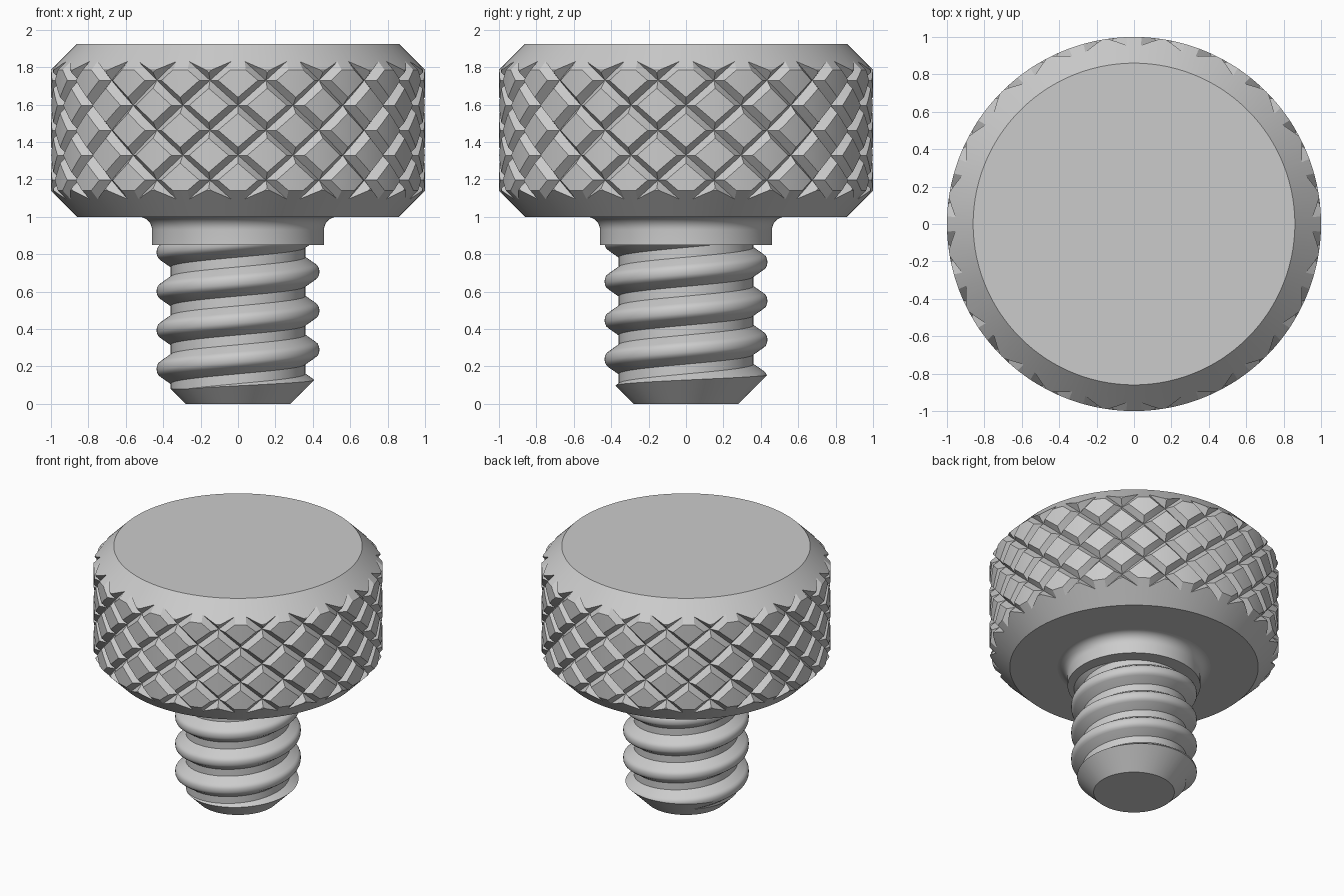
import bpy, bmesh
from math import sin, cos, pi

cube = bpy.data.objects.get("Cube")
if cube:
    bpy.data.objects.remove(cube)

steel = bpy.data.materials.new("grey_steel")
steel.use_nodes = True
GREY = (0.6, 0.6, 0.6, 1)
steel.diffuse_color = GREY
steel.node_tree.nodes["Principled BSDF"].inputs["Base Color"].default_value = GREY


def polar(r, a, z):
    return (r * cos(a), r * sin(a), z)


def finish(bm, name):
    bmesh.ops.recalc_face_normals(bm, faces=bm.faces)
    mesh = bpy.data.meshes.new(name)
    bm.to_mesh(mesh)
    bm.free()
    mesh.materials.append(steel)
    obj = bpy.data.objects.new(name, mesh)
    bpy.context.collection.objects.link(obj)
    return obj


def lathe(name, profile, seg=128):
    """Closed solid of revolution with flat end caps."""
    bm = bmesh.new()
    rings = [[bm.verts.new(polar(r, 2 * pi * i / seg, z)) for i in range(seg)]
             for r, z in profile]
    for a, b in zip(rings, rings[1:]):
        for i in range(seg):
            j = (i + 1) % seg
            bm.faces.new((a[i], a[j], b[j], b[i]))
    bm.faces.new(rings[0])
    bm.faces.new(rings[-1])
    return finish(bm, name)


def smooth(obj):
    bpy.ops.object.select_all(action='DESELECT')
    bpy.context.view_layer.objects.active = obj
    obj.select_set(True)
    bpy.ops.object.shade_smooth_by_angle(angle=0.5)


def trim(obj, cutter):
    """Keep only what lies inside the cutter, then smooth."""
    mod = obj.modifiers.new("trim", 'BOOLEAN')
    mod.operation = 'INTERSECT'
    mod.solver = 'EXACT'
    mod.object = cutter
    bpy.ops.object.select_all(action='DESELECT')
    bpy.context.view_layer.objects.active = obj
    obj.select_set(True)
    bpy.ops.object.modifier_apply(modifier=mod.name)
    bpy.data.objects.remove(cutter)
    smooth(obj)


# Knurled head: lattice of diamonds between two families of V grooves
N, ROW, MID, DEEP, EDGE, D = 20, 0.1335, 1.4625, 0.955, 0.16, 4
inner = [EDGE + (1 - 2 * EDGE) * i / 4 for i in range(5)]
steps = [0] + inner + [1]
last = len(steps) - 1

bm = bmesh.new()
for d in range(-D, D + 1):
    for s in range(d % 2, 2 * N, 2):
        p, q = (s + d) / 2, (s - d) / 2
        grid = []
        for i, u in enumerate(steps):
            line = []
            for j, v in enumerate(steps):
                r = DEEP if i in (0, last) or j in (0, last) else 1
                a = (p + q + u + v + 1) * pi / N
                line.append(bm.verts.new(polar(r, a, MID + ROW * (p - q + u - v))))
            grid.append(line)
        for i in range(last):
            for j in range(last):
                a, b = grid[i][j], grid[i + 1][j]
                c, e = grid[i + 1][j + 1], grid[i][j + 1]
                corner_i, corner_j = i in (0, last - 1), j in (0, last - 1)
                if corner_i and corner_j and (i == j):
                    bm.faces.new((a, b, c))
                    bm.faces.new((a, c, e))
                elif corner_i and corner_j:
                    bm.faces.new((a, b, e))
                    bm.faces.new((b, c, e))
                else:
                    bm.faces.new((a, b, c, e))
bmesh.ops.remove_doubles(bm, verts=bm.verts, dist=0.0005)
rim = [e for e in bm.edges if e.is_boundary]
for side in (-1, 1):
    tip = bm.verts.new((0, 0, MID + side * 0.6))
    for e in rim:
        if (e.verts[0].co.z - MID) * side > 0:
            bm.faces.new((e.verts[0], e.verts[1], tip))
head = finish(bm, "knurled_head")
trim(head, lathe("head_cutter", [(0.86, 1.0), (1.1, 1.24), (1.1, 1.685), (0.86, 1.925)], 180))

# Collar with a fillet under the head
fillet = [(0.53 - 0.07 * cos(t * pi / 16), 0.93 + 0.07 * sin(t * pi / 16)) for t in range(9)]
smooth(lathe("collar", [(0.46, 0.85)] + fillet + [(0.53, 1.02)]))

# Threaded shank: helical grid of a rounded thread profile
PITCH, CREST, SEG, TURNS = 0.208, 0.706, 96, 8
half = [(0.015, 0.434), (0.03, 0.427), (0.04, 0.415), (0.078, 0.36)]
turn = [(-u, r) for u, r in reversed(half)] + [(0, 0.435)] + half
P = len(turn)
rows = [(u + PITCH * (k - 5), r) for k in range(TURNS) for u, r in turn]

bm = bmesh.new()
cols = [[bm.verts.new(polar(r, 2 * pi * i / SEG, CREST + u + PITCH * i / SEG)) for u, r in rows]
        for i in range(SEG)]
for i in range(SEG):
    shift = P if i == SEG - 1 else 0
    a, b = cols[i], cols[(i + 1) % SEG]
    for k in range(len(rows) - 1 - shift):
        bm.faces.new((a[k], b[k + shift], b[k + 1 + shift], a[k + 1]))
    if shift:
        # the last column stops one turn early, so its upper rows close on the cap
        spare = a[len(rows) - P:]
        bmesh.ops.delete(bm, geom=[], context='VERTS')
rim = [e for e in bm.edges if e.is_boundary]
for z, low in ((-0.6, True), (1.7, False)):
    tip = bm.verts.new((0, 0, z))
    for e in rim:
        if (e.verts[0].co.z < 0.5) == low:
            bm.faces.new((e.verts[0], e.verts[1], tip))
shank = finish(bm, "threaded_shank")
trim(shank, lathe("shank_cutter", [(0.28, 0), (0.6, 0.32), (0.6, 0.95)]))
